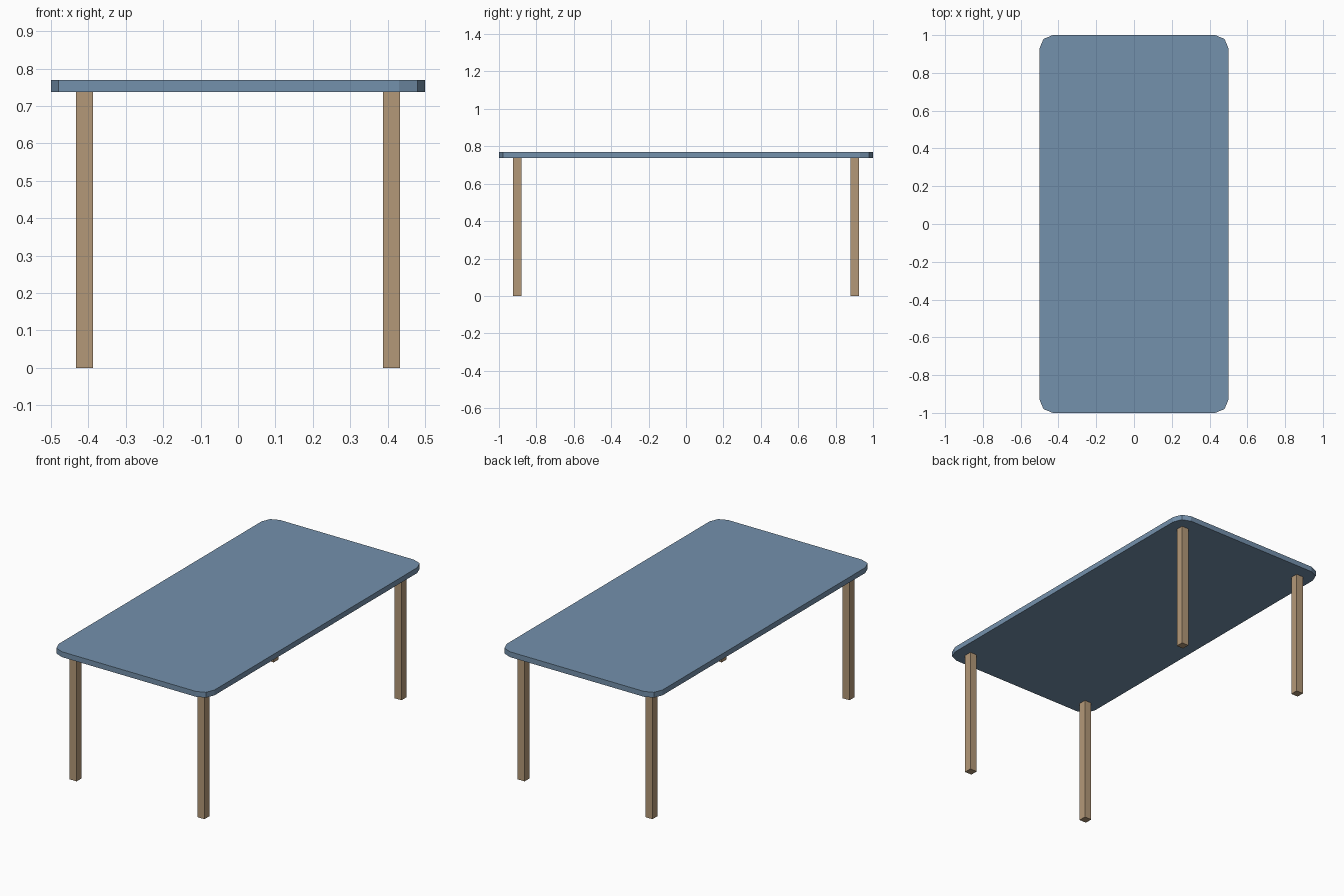
import bpy, bmesh, math

if "Cube" in bpy.data.objects:
    bpy.data.objects.remove(bpy.data.objects["Cube"])

def material(name, rgb):
    m = bpy.data.materials.new(name)
    m.diffuse_color = (*rgb, 1.0)
    m.use_nodes = True
    m.node_tree.nodes["Principled BSDF"].inputs["Base Color"].default_value = m.diffuse_color
    return m

BLUE = material("slate blue", (0.175, 0.282, 0.413))
WOOD = material("tan wood", (0.455, 0.315, 0.188))

def prism(name, outline, z0, z1, mat):
    """Extrude a flat outline from z0 up to z1."""
    bm = bmesh.new()
    face = bm.faces.new([bm.verts.new((x, y, z0)) for x, y in outline])
    ext = bmesh.ops.extrude_face_region(bm, geom=[face], use_keep_orig=True)
    top = [v for v in ext["geom"] if isinstance(v, bmesh.types.BMVert)]
    bmesh.ops.translate(bm, verts=top, vec=(0, 0, z1 - z0))
    bmesh.ops.recalc_face_normals(bm, faces=bm.faces)
    me = bpy.data.meshes.new(name)
    bm.to_mesh(me)
    bm.free()
    me.materials.append(mat)
    ob = bpy.data.objects.new(name, me)
    bpy.context.collection.objects.link(ob)
    return ob

HX, HY, R, SEG = 0.5, 1.0, 0.07, 2
Z_UNDER, Z_TOP = 0.738, 0.769

# Tabletop: rectangle with two-segment rounded corners
outline = []
for i, (sx, sy) in enumerate([(1, 1), (-1, 1), (-1, -1), (1, -1)]):
    for k in range(SEG + 1):
        a = math.pi / 2 * (i + k / SEG)
        outline.append((sx * (HX - R) + R * math.cos(a),
                        sy * (HY - R) + R * math.sin(a)))
prism("tabletop", outline, Z_UNDER, Z_TOP, BLUE)

# Four square legs
LX, LY, H = 0.41, 0.903, 0.0225
for sx, side in ((-1, "left"), (1, "right")):
    for sy, end in ((-1, "front"), (1, "back")):
        square = [(sx * LX + dx * H, sy * LY + dy * H)
                  for dx, dy in ((-1, -1), (1, -1), (1, 1), (-1, 1))]
        prism(f"{end}_{side}_leg", square, 0.0, Z_UNDER, WOOD)
